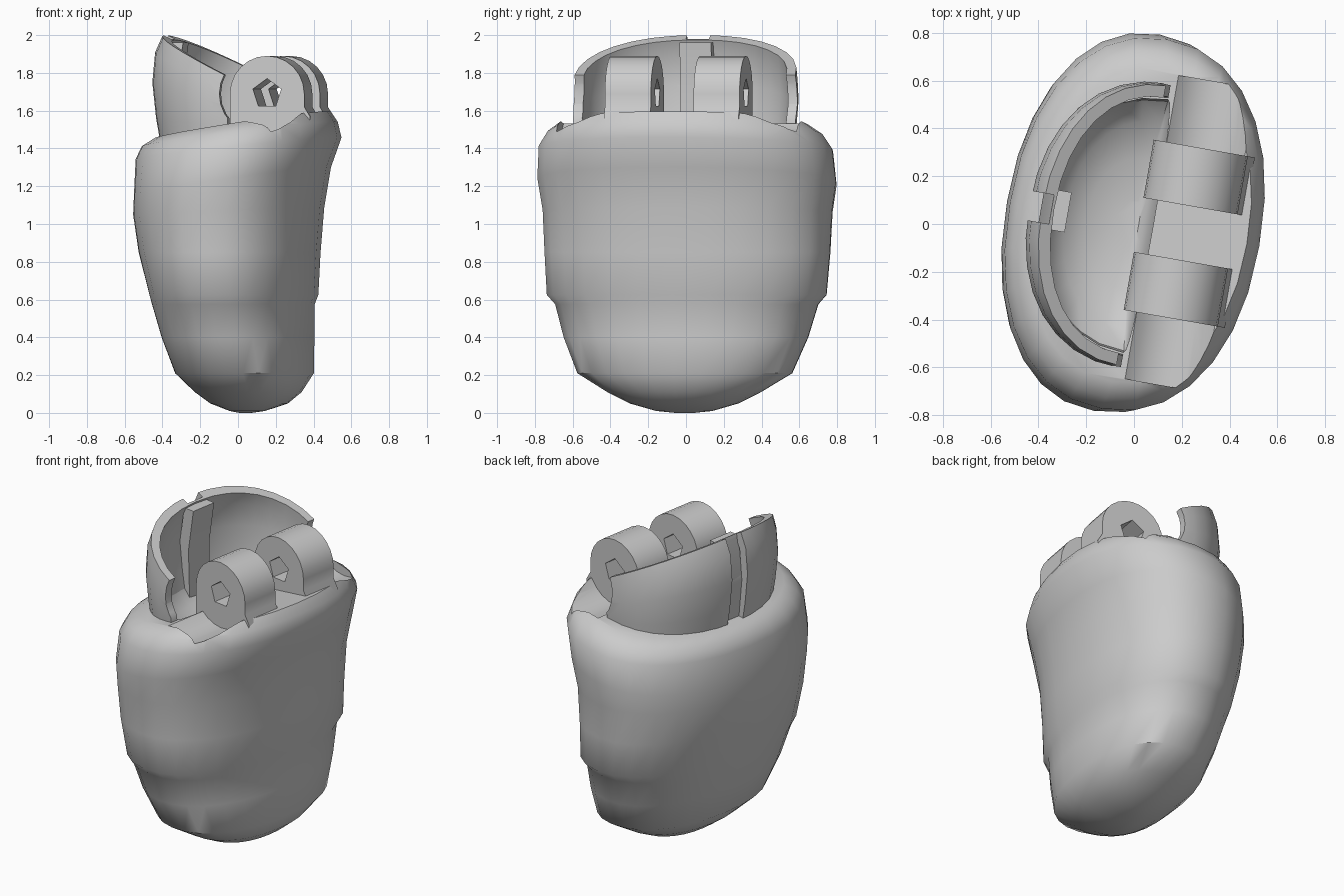
import bpy, bmesh, math

if "Cube" in bpy.data.objects:
    bpy.data.objects.remove(bpy.data.objects["Cube"])

N = 28
HX, HZ = 0.22, 1.69            # hinge axis
YAW = math.radians(-10)        # whole model is turned slightly about z


def finish(name, bm):
    bmesh.ops.recalc_face_normals(bm, faces=bm.faces)
    me = bpy.data.meshes.new(name)
    bm.to_mesh(me)
    bm.free()
    ob = bpy.data.objects.new(name, me)
    bpy.context.collection.objects.link(ob)
    return ob


def spow(v, e):
    return math.copysign(abs(v) ** e, v)


def ring_points(ring, angles, n=2.2):
    """Superellipse ring: z, tilt along x, centre x, -x radius, +x radius, y radius."""
    z, tilt, xc, am, ap, b = ring
    pts = []
    for t in angles:
        c, s = math.cos(t), math.sin(t)
        x = xc + (ap if c > 0 else am) * spow(c, 2 / n)
        pts.append((x, b * spow(s, 2 / n), z + tilt * x))
    return pts


def loft(name, rings):
    """Closed, capped skin over a stack of rings."""
    bm = bmesh.new()
    angles = [2 * math.pi * i / N for i in range(N)]
    rows = [[bm.verts.new(p) for p in ring_points(r, angles)] for r in rings]
    for lo, hi in zip(rows, rows[1:]):
        for i in range(N):
            j = (i + 1) % N
            bm.faces.new((lo[i], lo[j], hi[j], hi[i]))
    bm.faces.new(rows[0][::-1])
    bm.faces.new(rows[-1])
    return finish(name, bm)


def prism(name, profile, y0, y1):
    """Extrude an x-z profile along y."""
    bm = bmesh.new()
    a = [bm.verts.new((x, y0, z)) for x, z in profile]
    b = [bm.verts.new((x, y1, z)) for x, z in profile]
    bm.faces.new(a)
    bm.faces.new(b[::-1])
    for i in range(len(a)):
        j = (i + 1) % len(a)
        bm.faces.new((a[i], a[j], b[j], b[i]))
    return finish(name, bm)


def circle(r, n, start=0.0):
    return [(HX + r * math.cos(start + 2 * math.pi * i / n),
             HZ + r * math.sin(start + 2 * math.pi * i / n)) for i in range(n)]


def cut(ob, cutter):
    m = ob.modifiers.new("cut", 'BOOLEAN')
    m.operation = 'DIFFERENCE'
    m.solver = 'EXACT'
    m.object = cutter
    bpy.context.view_layer.objects.active = ob
    bpy.ops.object.modifier_apply(modifier=m.name)


# main rounded shell with a slight side ledge and a rolled lip
body = loft("body", [(z, t, xc, a, a, b) for z, t, xc, a, b in (
    (0.00, 0, .04, .03, .05), (0.01, 0, .05, .09, .15), (0.05, 0, .06, .20, .29),
    (0.11, 0, .055, .275, .41), (0.21, 0, .035, .355, .575), (0.40, 0, .0, .39, .655),
    (0.575, 0, -.025, .415, .705), (0.625, 0, -.022, .43, .75), (0.85, 0, -.045, .465, .765),
    (1.07, .04, -.05, .49, .775), (1.23, .15, -.03, .505, .80), (1.40, .11, .003, .53, .785),
    (1.475, .13, .01, .505, .735), (1.52, .16, .025, .455, .665))])

# bowl hollow behind the hinges
bowl = loft("bowl_cutter", [
    (1.30, 0, 0, .08, .02, .10), (1.32, 0, .02, .22, .02, .28), (1.37, 0, .04, .33, .02, .44),
    (1.45, 0, .05, .41, .03, .53), (1.60, 0, .05, .44, .03, .545), (1.80, 0, .05, .44, .03, .545)])
cut(body, bowl)

# curved rear shield: half-ring wall with a sloping top edge
arc = [math.radians(90 + 180 * i / 16) for i in range(17)]
levels = [(1.36, 0, .05, .44, 0, .575), (1.52, -.1, .05, .475, 0, .595),
          (1.64, -.25, .05, .495, 0, .605), (1.74, -.4, .05, .48, 0, .60),
          (1.805, -.5, .05, .44, 0, .595)]
bm = bmesh.new()
outer = [[bm.verts.new(p) for p in ring_points(r, arc)] for r in levels]
inner = [[bm.verts.new(p) for p in ring_points((z, t, x, am - .05, 0, b - .05), arc)]
         for z, t, x, am, _, b in levels]
for grid in (outer, inner):
    for lo, hi in zip(grid, grid[1:]):
        for i in range(16):
            bm.faces.new((lo[i], lo[i + 1], hi[i + 1], hi[i]))
for k in (0, -1):
    for i in range(16):
        bm.faces.new((outer[k][i], outer[k][i + 1], inner[k][i + 1], inner[k][i]))
for e in (0, -1):
    for k in range(4):
        bm.faces.new((outer[k][e], outer[k + 1][e], inner[k + 1][e], inner[k][e]))
shield = finish("rear_shield", bm)

# vertical groove in the shield and the rib behind it
line = [(-.365, 1.40), (-.395, 1.70), (-.355, 1.96)]
groove = prism("groove_cutter", line + [(-.30, 2.2), (-.7, 2.2), (-.7, 1.40)], -.062, .062)
cut(shield, groove)
rib = prism("shield_rib", line + [(-.28, 1.96), (-.32, 1.70), (-.31, 1.36), (-.36, 1.36)], -.085, .085)

# round clearances outside the hinges
cutters = [bowl, groove]
for s in (-1, 1):
    clearance = prism("clearance_cutter", circle(.215, 24), s * .355, s * .645)
    cut(body, clearance)
    cut(shield, clearance)
    cutters.append(clearance)

# two hinge knuckles with five-sided pin holes
pin = prism("pin_cutter", circle(.08, 5, math.pi / 2), -1, 1)
cutters.append(pin)
arch = [(HX + .2 * math.cos(math.pi * i / 12), HZ + .2 * math.sin(math.pi * i / 12)) for i in range(13)]
knuckles = []
for s, side in ((-1, "near"), (1, "far")):
    k = prism("hinge_knuckle_" + side, arch + [(.02, 1.40), (.45, 1.40), (.45, 1.57), (.42, 1.62)],
              s * .115, s * .362)
    cut(k, pin)
    knuckles.append(k)

for c in cutters:
    bpy.data.objects.remove(c)

# shading and overall turn
for ob in [body, shield, rib] + knuckles:
    ob.data.shade_smooth()
    ob.data.set_sharp_from_angle(angle=math.radians(38))
    ob.rotation_euler.z = YAW
